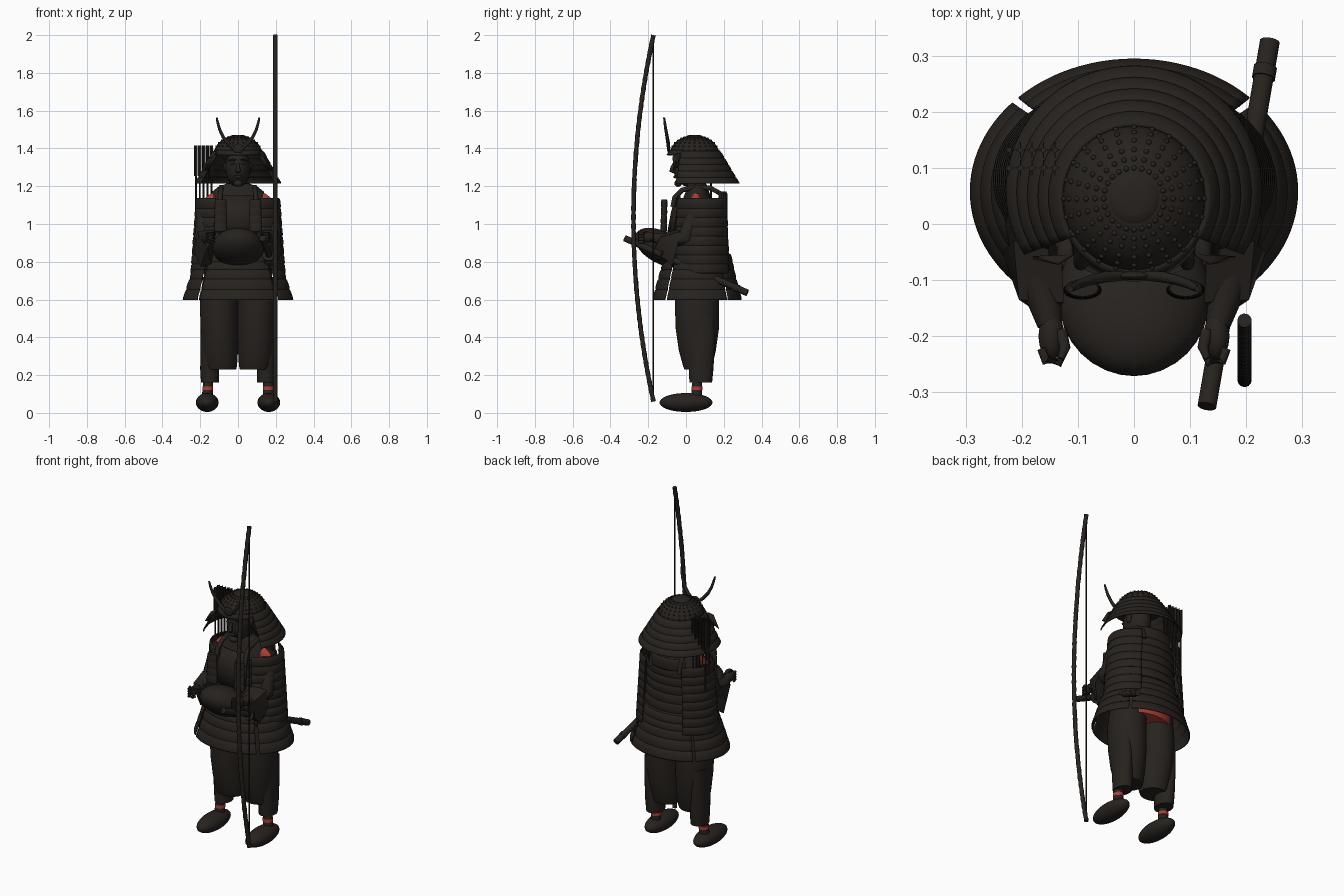
import bpy, bmesh, math
from mathutils import Vector, Matrix

def material(name, col):
    m = bpy.data.materials.new(name)
    m.diffuse_color = (*col, 1)
    return m
DARK = material("dark_lacquer", (0.02, 0.016, 0.013))
RED = material("red_cloth", (0.42, 0.05, 0.035))

def finish(name, bm, mat=DARK, thick=0, angle=40):
    bmesh.ops.recalc_face_normals(bm, faces=bm.faces)
    me = bpy.data.meshes.new(name)
    bm.to_mesh(me)
    bm.free()
    ob = bpy.data.objects.new(name, me)
    bpy.context.collection.objects.link(ob)
    me.materials.append(mat)
    if thick:
        mod = ob.modifiers.new("thickness", 'SOLIDIFY')
        mod.thickness, mod.offset = thick, 0
    bpy.ops.object.select_all(action='DESELECT')
    ob.select_set(True)
    bpy.context.view_layer.objects.active = ob
    bpy.ops.object.shade_smooth_by_angle(angle=math.radians(angle))
    return ob

def skin(bm, loops, closed=True, cap=True):
    rows = [[bm.verts.new(p) for p in l] for l in loops]
    n = len(rows[0])
    for a, b in zip(rows, rows[1:]):
        for i in range(n if closed else n - 1):
            j = (i + 1) % n
            bm.faces.new((a[i], a[j], b[j], b[i]))
    if closed and cap:
        bm.faces.new(rows[0])
        bm.faces.new(rows[-1])

# Stack of ellipses (z, cx, cy, rx, ry), full or a partial arc (0 = +x, 90 = back)
def rings(name, rows, a0=0, a1=360, seg=40, mat=DARK, thick=0, cap=True):
    bm = bmesh.new()
    closed = a1 - a0 == 360
    n = seg if closed else seg + 1
    ang = [math.radians(a0 + (a1 - a0) * i / seg) for i in range(n)]
    skin(bm, [[(cx + rx * math.cos(a), cy + ry * math.sin(a), z) for a in ang]
              for z, cx, cy, rx, ry in rows], closed, cap)
    return finish(name, bm, mat, thick)

# Overlapping horizontal armour strips interpolated along key ellipses
def lames(keys, n, bulge=0.006):
    rows = []
    for i in range(n):
        for f, b in ((0, 0), (0.15, 0.8), (0.5, 1), (0.85, 1), (1, 0.6)):
            t = (i + f) / n * (len(keys) - 1)
            k = min(int(t), len(keys) - 2)
            z, cx, cy, rx, ry = [p + (q - p) * (t - k) for p, q in zip(keys[k], keys[k + 1])]
            rows.append((z, cx, cy, rx + b * bulge, ry + b * bulge))
    return rows

def tube(name, pts, radii, seg=12, mat=DARK):
    bm = bmesh.new()
    pts = [Vector(p) for p in pts]
    if not isinstance(radii, (list, tuple)):
        radii = [radii] * len(pts)
    loops = []
    for i, p in enumerate(pts):
        d = (pts[min(i + 1, len(pts) - 1)] - pts[max(i - 1, 0)]).normalized()
        u = d.cross(Vector((1, 0.13, 0.07))).normalized()
        v = d.cross(u)
        loops.append([p + radii[i] * (u * math.cos(k * math.tau / seg) + v * math.sin(k * math.tau / seg))
                      for k in range(seg)])
    skin(bm, loops)
    return finish(name, bm, mat)

def ball(name, c, r, mat=DARK, tilt=0):
    bm = bmesh.new()
    bmesh.ops.create_uvsphere(bm, u_segments=32, v_segments=18, radius=1, matrix=Matrix.Translation(c)
                              @ Matrix.Rotation(math.radians(tilt), 4, 'X') @ Matrix.Diagonal((*r, 1)))
    return finish(name, bm, mat)

def box(name, c, r, bevel=0.005, mat=DARK):
    bm = bmesh.new()
    bmesh.ops.create_cube(bm, size=2, matrix=Matrix.Translation(c) @ Matrix.Diagonal((*r, 1)))
    bmesh.ops.bevel(bm, geom=bm.edges[:], offset=bevel, segments=2, affect='EDGES')
    return finish(name, bm, mat)

# Helmet bowl with rivet rows, crown ring, brim and neck guard
HC = Vector((0, 0.045, 1.37))
dome = [(HC.z + 0.1 * math.sin(t), 0, HC.y, 0.127 * math.cos(t), 0.13 * math.cos(t))
        for t in [math.radians(88 * i / 10) for i in range(11)]]
rings("helmet_bowl", dome, seg=48)
bm = bmesh.new()
for k in range(24):
    a = k * math.tau / 24
    for lat in (12, 25, 37, 48, 57, 65):
        t = math.radians(lat)
        p = HC + Vector((0.127 * math.cos(t) * math.cos(a), 0.13 * math.cos(t) * math.sin(a), 0.099 * math.sin(t)))
        bmesh.ops.create_icosphere(bm, subdivisions=2, radius=0.005, matrix=Matrix.Translation(p))
finish("helmet_rivets", bm)
rings("helmet_crown", [(1.462, 0, 0.045, 0.046, 0.046), (1.468, 0, 0.045, 0.04, 0.04),
                       (1.471, 0, 0.045, 0.025, 0.025)])
rings("helmet_brim", [(1.39, 0, 0.045, 0.125, 0.128), (1.365, 0, 0.04, 0.132, 0.14)], 205, 335, 24, thick=0.006)
rings("neck_guard", lames([(1.385, 0, 0.045, 0.128, 0.13), (1.215, 0, 0.06, 0.222, 0.216)], 5),
      -31, 211, 48, thick=0.006)

# Face and neck
ball("head", (0, 0.025, 1.295), (0.066, 0.092, 0.1))
tube("neck", [(0, 0.06, 1.12), (0, 0.05, 1.25)], [0.055, 0.045], 20)
tube("nose", [(0, -0.062, 1.325), (0, -0.072, 1.3), (0, -0.076, 1.283), (0, -0.06, 1.275)],
     [0.006, 0.01, 0.014, 0.008])
ball("mouth", (0, -0.058, 1.25), (0.022, 0.009, 0.008))
ball("chin", (0, -0.042, 1.215), (0.025, 0.02, 0.018))
for s in (-1, 1):
    ball("eye", (s * 0.027, -0.056, 1.318), (0.013, 0.008, 0.007))
    tube("eyebrow", [(s * 0.01, -0.06, 1.337), (s * 0.03, -0.058, 1.342), (s * 0.047, -0.044, 1.335)], 0.005)
    ball("ear", (s * 0.066, 0.035, 1.3), (0.01, 0.018, 0.028))
    # Horns and turned-back side plates
    tube("horn", [(s * x, y, z) for x, y, z in ((0.02, -0.092, 1.4), (0.05, -0.094, 1.425), (0.078, -0.1, 1.46),
         (0.097, -0.107, 1.5), (0.107, -0.112, 1.535), (0.113, -0.116, 1.563))],
         [0.009, 0.01, 0.009, 0.008, 0.007, 0.005])
    bm = bmesh.new()
    skin(bm, [[(s * 0.115, -0.015, 1.375), (s * 0.11, -0.055, 1.37), (s * 0.135, -0.07, 1.355)],
              [(s * 0.15, -0.03, 1.30), (s * 0.15, -0.065, 1.295), (s * 0.18, -0.06, 1.285)]], closed=False)
    finish("turnback_plate", bm, thick=0.006)
ball("helmet_crest", (0, -0.092, 1.4), (0.03, 0.008, 0.025))

# Red tunic, barrel armour and chest panel
rings("tunic", [(1.08, 0, 0.075, 0.165, 0.115), (0.85, 0, 0.075, 0.18, 0.125), (0.63, 0, 0.06, 0.18, 0.14)], mat=RED)
ball("tunic_shoulders", (0, 0.055, 1.09), (0.195, 0.045, 0.105), RED)
rings("shoulder_yoke", [(1.1, 0, 0.06, 0.15, 0.09), (1.17, 0, 0.06, 0.138, 0.062), (1.197, 0, 0.06, 0.105, 0.055),
                        (1.215, 0, 0.055, 0.058, 0.05)])
rings("body_armour", lames([(1.11, 0, 0.08, 0.175, 0.13), (0.96, 0, 0.075, 0.18, 0.135),
                            (0.8, 0, 0.07, 0.2, 0.155)], 6), seg=56, thick=0.006, cap=False)
rings("back_plate", lames([(1.17, 0, 0.08, 0.16, 0.13), (1.1, 0, 0.08, 0.17, 0.13)], 1), 45, 135, 20, thick=0.008)
rings("chest_panel", [(1.15, 0, 0.07, 0.15, 0.12), (1.06, 0, 0.07, 0.18, 0.145), (0.95, 0, 0.07, 0.19, 0.165)],
      238, 302, 20, thick=0.01)
ball("belly_apron", (0, -0.128, 0.875), (0.136, 0.156, 0.085), tilt=-28)

# Skirt in four split panels
skirt = lames([(0.84, 0, 0.065, 0.205, 0.165), (0.74, 0, 0.06, 0.24, 0.192), (0.597, 0, 0.058, 0.286, 0.23)], 5)
for name, a0, a1 in (("skirt_right", -42, 42), ("skirt_back", 45, 135), ("skirt_left", 138, 222),
                     ("skirt_front", 226, 314)):
    rings(name, skirt, a0, a1, 24, thick=0.006)

for s in (-1, 1):
    mid = 0 if s > 0 else 180
    # Large shoulder guard, straps and hanging chest plate
    rings("shoulder_guard", lames([(1.135, 0, 0.085, 0.215, 0.15), (0.74, 0, 0.08, 0.243, 0.168)], 8),
          mid - 57, mid + 57, 28, thick=0.006)
    tube("shoulder_strap", [(s * 0.095, -0.07, 1.09), (s * 0.095, -0.06, 1.14), (s * 0.09, -0.02, 1.18),
         (s * 0.09, 0.05, 1.195), (s * 0.09, 0.13, 1.19), (s * 0.095, 0.185, 1.16), (s * 0.095, 0.2, 1.09)], 0.013)
    rings("hanging_plate", lames([(1.13, s * 0.092, -0.115, 0.028, 0.014), (0.96, s * 0.092, -0.118, 0.032, 0.014)],
                                 4, 0.003), seg=20)
    # Arm, flared sleeve and hand
    tube("arm", [(s * 0.16, 0.055, 1.12), (s * 0.175, 0.04, 1.04), (s * 0.185, 0, 0.93), (s * 0.17, -0.09, 0.91),
                 (s * 0.15, -0.18, 0.928)], [0.035, 0.045, 0.045, 0.04, 0.022], 16)
    bm = bmesh.new()
    for x, y, z in ((0.125, -0.14, 0.945), (0.205, -0.135, 0.93), (0.235, -0.05, 0.86), (0.14, -0.075, 0.78),
                    (0.2, -0.075, 0.775), (0.13, -0.05, 0.97), (0.215, -0.03, 0.96), (0.16, -0.165, 0.875)):
        bm.verts.new((s * x, y, z))
    bmesh.ops.convex_hull(bm, input=bm.verts[:])
    finish("sleeve", bm)
    ball("hand", (s * 0.147, -0.2, 0.93), (0.023, 0.042, 0.027))
    for i in range(4):
        z = 0.905 + i * 0.015
        tube("finger", [(s * 0.165, -0.222, z), (s * 0.157, -0.244, z), (s * 0.134, -0.247, z),
                        (s * 0.125, -0.23, z)], [0.008, 0.009, 0.009, 0.006], 10)
    tube("thumb", [(s * 0.13, -0.19, 0.945), (s * 0.123, -0.22, 0.955), (s * 0.13, -0.24, 0.96)],
         [0.011, 0.01, 0.006], 10)
    # Wide trousers, shin guard, ankle and shoe
    rings("trouser_leg", [(0.72, s * 0.09, 0.06, 0.095, 0.11), (0.58, s * 0.1, 0.058, 0.102, 0.117),
          (0.45, s * 0.098, 0.06, 0.1, 0.115), (0.33, s * 0.094, 0.06, 0.094, 0.098),
          (0.25, s * 0.09, 0.062, 0.085, 0.078), (0.23, s * 0.09, 0.062, 0.08, 0.07)])
    rings("shin_guard", [(0.5, s * 0.158, 0.08, 0.04, 0.07), (0.36, s * 0.155, 0.08, 0.044, 0.073),
          (0.23, s * 0.15, 0.08, 0.05, 0.065), (0.16, s * 0.148, 0.078, 0.048, 0.06)], seg=24)
    tube("ankle", [(s * 0.158, 0.06, 0.18), (s * 0.163, 0.055, 0.07)], [0.025, 0.03], 16)
    tube("ankle_tie", [(s * 0.16, 0.058, 0.12), (s * 0.16, 0.058, 0.14)], 0.029, 20, RED)
    ball("shoe", (s * 0.163, 0, 0.055), (0.06, 0.14, 0.05))

# Sword: hilt, guard, scabbard and end band
A, B = Vector((0.13, -0.325, 0.925)), Vector((0.242, 0.325, 0.635))
at = lambda t: A.lerp(B, t)
tube("sword_hilt", [at(0), at(0.3)], 0.017, 16)
tube("sword_guard", [at(0.3), at(0.31)], 0.035, 24)
tube("scabbard", [at(0.31), at(0.6), at(1)], 0.018, 16)
tube("scabbard_band", [at(0.9), at(0.93)], 0.021, 16)

# Tall bow with binding ridges, and its string
zs = [0.06 + 1.94 * i / 160 for i in range(161)]
tube("bow", [(0.197, -0.172 - 0.106 * (1 - ((z - 1.03) / 0.97) ** 2), z) for z in zs],
     [0.0128 if i % 4 < 2 else 0.0115 for i in range(161)], 12)
tube("bow_string", [(0.197, -0.174, 0.07), (0.197, -0.174, 1.99)], 0.004, 8)

# Bundle of arrows with fletching behind the shoulder
for i in range(5):
    for j in range(2):
        x, y = -0.223 + i * 0.0205, 0.1 + j * 0.032
        tube("arrow_shaft", [(x, y, 1.0), (x, y, 1.415)], 0.005, 8)
        for r in ((0.009, 0.001), (0.001, 0.014)):
            box("arrow_feather", (x, y, 1.335), (*r, 0.08), 0.0003)
